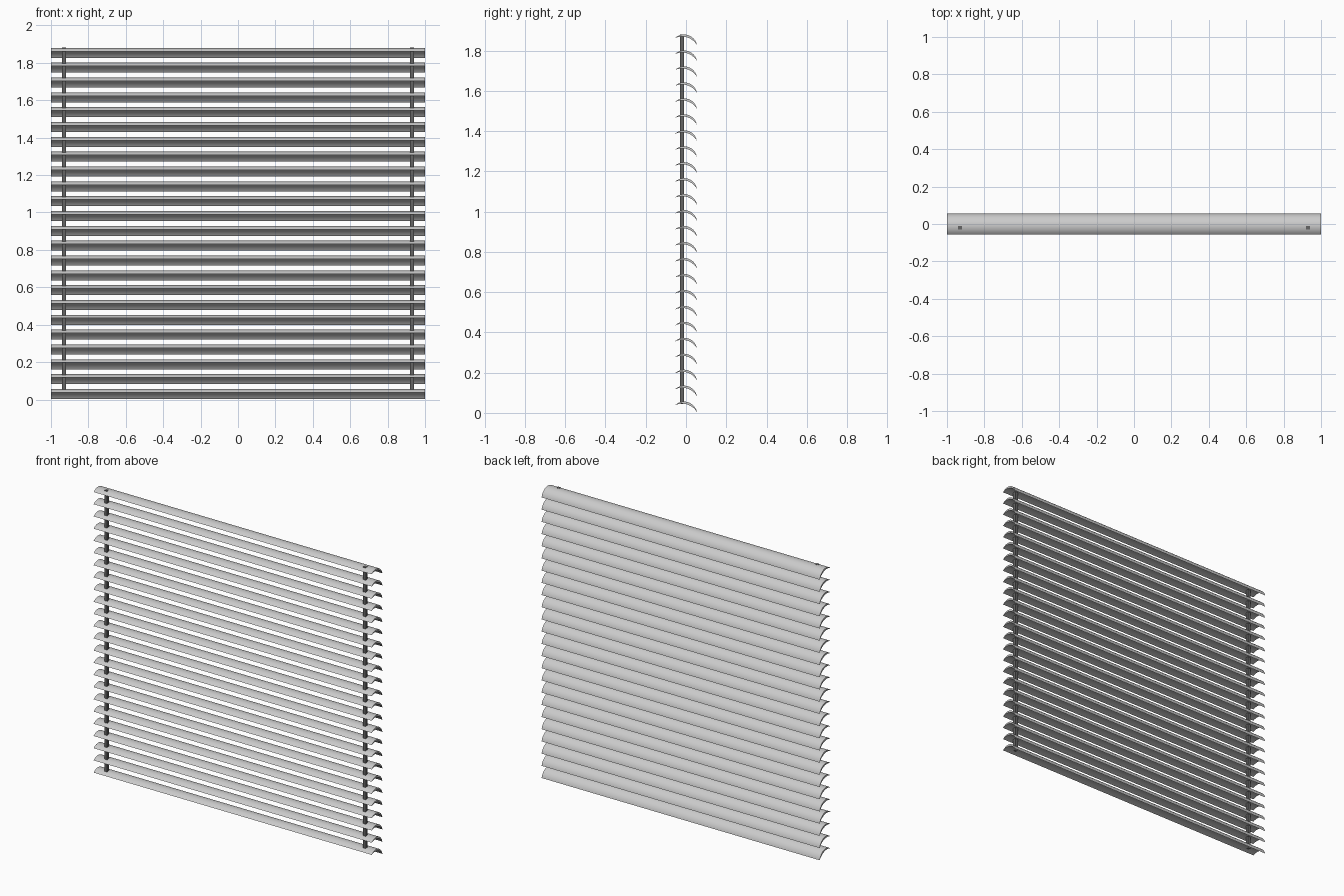
import bpy, bmesh, math

if "Cube" in bpy.data.objects:
    bpy.data.objects.remove(bpy.data.objects["Cube"])

SLATS, TOP, STEP = 24, 1.88, 0.0793


def material(name, value):
    m = bpy.data.materials.new(name)
    m.diffuse_color = (value, value, value, 1)
    m.use_nodes = True
    m.node_tree.nodes["Principled BSDF"].inputs["Base Color"].default_value = m.diffuse_color
    return m


light_grey = material("light_grey", 0.60)
dark_grey = material("dark_grey", 0.13)


def arc(cy, cz, r, a0, a1, n):
    # angles measured from straight up, positive towards the back
    return [(cy + r * math.sin(a0 + (a1 - a0) * i / n),
             cz + r * math.cos(a0 + (a1 - a0) * i / n)) for i in range(n + 1)]


def arc_between(p, q, sag, n):
    # arc bulging up by sag over the chord p-q
    dy, dz = q[0] - p[0], q[1] - p[1]
    c = math.hypot(dy, dz)
    r = (c * c / 4 + sag * sag) / (2 * sag)
    ny, nz = -dz / c, dy / c
    cy = (p[0] + q[0]) / 2 + ny * (sag - r)
    cz = (p[1] + q[1]) / 2 + nz * (sag - r)
    a0 = math.atan2(p[0] - cy, p[1] - cz)
    a1 = math.atan2(q[0] - cy, q[1] - cz)
    return arc(cy, cz, r, a0, a1, n)


# Crescent cross-section of one slat (y, z), crown at z = 0
front_tip, back_tip = (-0.055, -0.022), (0.055, -0.057)
upper = arc_between(front_tip, back_tip, 0.034, 14)
lower = arc_between(front_tip, back_tip, 0.022, 14)
profile = upper + lower[-2:0:-1]
crown = max(z for y, z in profile)
profile = [(y, z - crown) for y, z in profile]


def slat(name, z):
    bm = bmesh.new()
    ends = [[bm.verts.new((x, y, z + h)) for y, h in profile] for x in (-1, 1)]
    n = len(profile)
    for i in range(n):
        j = (i + 1) % n
        bm.faces.new((ends[0][i], ends[0][j], ends[1][j], ends[1][i]))
    for e in ends:
        bm.faces.new(e)
    bmesh.ops.recalc_face_normals(bm, faces=bm.faces)
    mesh = bpy.data.meshes.new(name)
    bm.to_mesh(mesh)
    bm.free()
    mesh.materials.append(light_grey)
    ob = bpy.data.objects.new(name, mesh)
    bpy.context.collection.objects.link(ob)
    bpy.ops.object.select_all(action='DESELECT')
    ob.select_set(True)
    bpy.context.view_layer.objects.active = ob
    bpy.ops.object.shade_smooth_by_angle(angle=math.radians(20))


# Evenly spaced slats
for k in range(SLATS):
    slat(f"slat_{k + 1}", TOP - k * STEP)

# Square ladder cords near both ends
for side, x in (("left", -0.93), ("right", 0.93)):
    z0, z1 = 0.045, TOP + 0.001
    bpy.ops.mesh.primitive_cube_add(size=1, location=(x, -0.02, (z0 + z1) / 2))
    cord = bpy.context.object
    cord.name = f"{side}_cord"
    cord.scale = (0.02, 0.02, z1 - z0)
    cord.data.materials.append(dark_grey)
